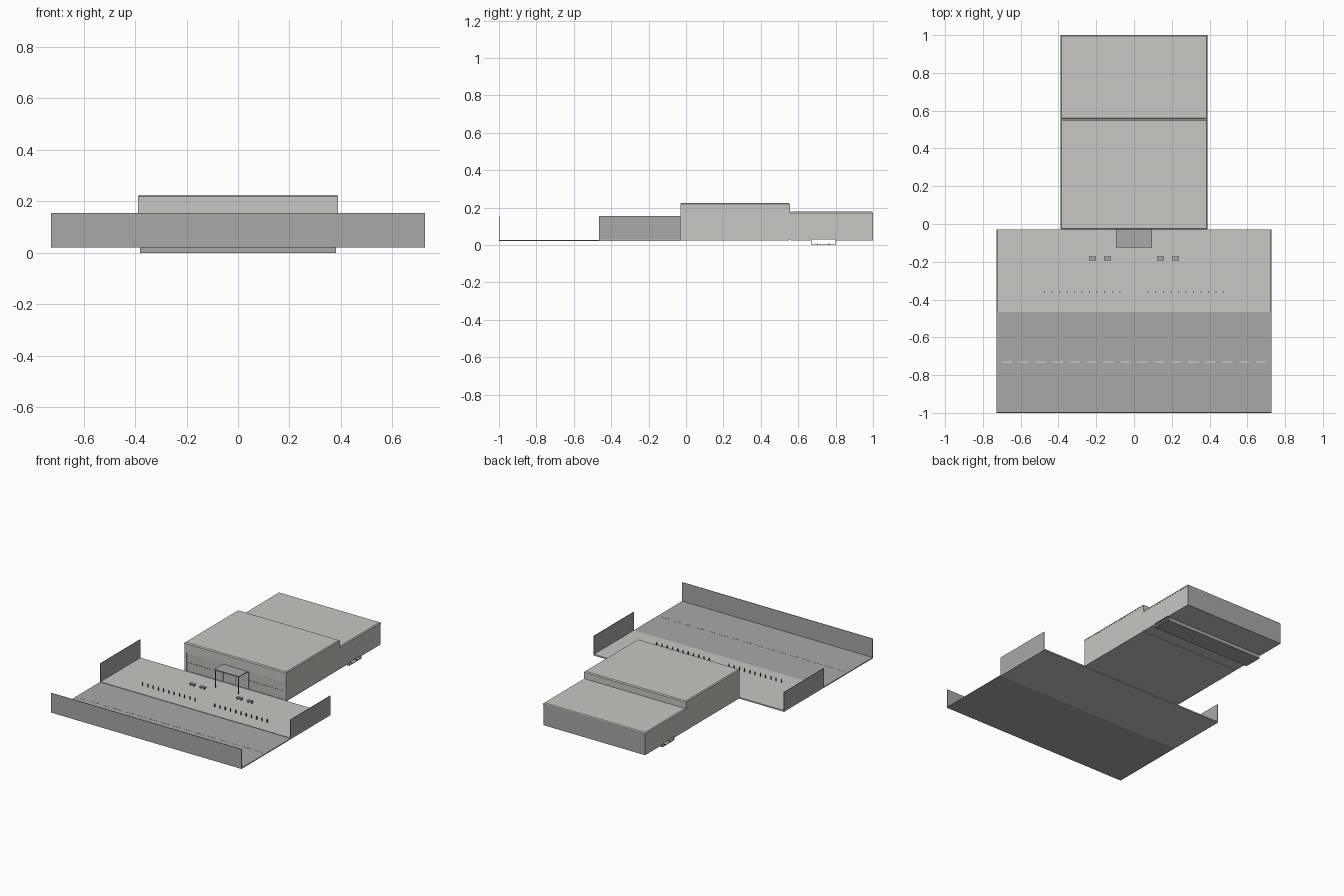
import bpy
import bmesh

if "Cube" in bpy.data.objects:
    bpy.data.objects.remove(bpy.data.objects["Cube"])


def material(name, rgb):
    m = bpy.data.materials.new(name)
    m.diffuse_color = (*rgb, 1)
    m.use_nodes = True
    m.node_tree.nodes["Principled BSDF"].inputs["Base Color"].default_value = m.diffuse_color
    return m


BEIGE = material("warm concrete", (0.58, 0.57, 0.54))
GREY = material("cool grey", (0.38, 0.40, 0.39))
STEEL = material("dark steel", (0.12, 0.125, 0.125))
WHITE = material("line paint", (0.72, 0.72, 0.70))
GLASS = material("pale glazing", (0.50, 0.50, 0.475))


def boxes(name, mat, *spans):
    """One object made of boxes given as (x0, x1, y0, y1, z0, z1)."""
    bm = bmesh.new()
    for x0, x1, y0, y1, z0, z1 in spans:
        made = bmesh.ops.create_cube(bm, size=1)
        for v in made["verts"]:
            v.co = (x0 if v.co.x < 0 else x1,
                    y0 if v.co.y < 0 else y1,
                    z0 if v.co.z < 0 else z1)
    mesh = bpy.data.meshes.new(name)
    bm.to_mesh(mesh)
    bm.free()
    mesh.materials.append(mat)
    ob = bpy.data.objects.new(name, mesh)
    bpy.context.collection.objects.link(ob)
    return ob


def mirrored(span):
    x0, x1, *rest = span
    return [span, (-x1, -x0, *rest)]


W, B, T = 0.727, 0.388, 0.004      # site half width, building half width, plate
FRONT, STEP, BACK = -0.03, 0.555, 0.996
TR0, TR1 = 0.67, 0.80              # track trench

# Forecourt and road
boxes("road", GREY, (-W, W, -1, -0.465, 0.02, 0.026))
boxes("forecourt", BEIGE, (-W, W, -0.465, FRONT, 0.02, 0.029))
boxes("road_dashes", WHITE,
      *[(-0.70 + i * 0.0897, -0.645 + i * 0.0897, -0.734, -0.727, 0.026, 0.0275)
        for i in range(16)])

# Boundary walls
boxes("front_boundary", GREY, (-W, W, -1, -1 + T, 0.026, 0.155))
boxes("side_boundaries", GREY, *mirrored((W - T, W, -0.465, FRONT, 0.029, 0.155)))

# Bollards and benches
bollards = []
for i in range(11):
    x = 0.075 + i * 0.04
    bollards += mirrored((x - 0.0025, x + 0.0025, -0.3625, -0.3575, 0.029, 0.052))
boxes("bollards", STEEL, *bollards)
seats, legs = [], []
for x in (0.14, 0.22):
    seats += mirrored((x - 0.019, x + 0.019, -0.192, -0.171, 0.038, 0.044))
    for s in (-0.013, 0.013):
        legs += mirrored((x + s - 0.003, x + s + 0.003, -0.188, -0.175, 0.029, 0.038))
boxes("bench_seats", GREY, *seats)
boxes("bench_legs", STEEL, *legs)

# Building floor, split around the trench
boxes("hall_floor", BEIGE,
      (-B, B, FRONT, STEP - 0.003, 0.024, 0.031),
      (-B, B, STEP + 0.003, TR0, 0.024, 0.031),
      (-B, B, TR1, BACK, 0.024, 0.031))

# Building walls
boxes("side_walls", BEIGE,
      *mirrored((B - 0.008, B, FRONT, STEP, 0.03, 0.217)),
      *mirrored((B - 0.008, B, STEP, BACK, 0.03, 0.172)))
boxes("step_wall", BEIGE, (-B, B, STEP - 0.008, STEP, 0.155, 0.217))
boxes("back_wall", GREY, (-B, B, BACK, BACK + T, 0.024, 0.172))

# Roofs with a narrow chamfered cap
for name, y0, y1, z in (("front_roof", FRONT, STEP, 0.225),
                        ("rear_roof", STEP, BACK + T, 0.178)):
    roof = boxes(name, BEIGE, (-B - 0.001, B + 0.001, y0, y1, z - 0.014, z))
    bm = bmesh.new()
    bm.from_mesh(roof.data)
    top = [e for e in bm.edges if all(v.co.z > z - 0.001 for v in e.verts)]
    bmesh.ops.bevel(bm, geom=top, offset=0.006, segments=1, affect="EDGES")
    bm.to_mesh(roof.data)
    bm.free()

# Entrance facade: lintel, piers, recessed glazing and doors
boxes("lintel", BEIGE, (-B, B, FRONT, FRONT + 0.012, 0.155, 0.215))
boxes("facade_piers", BEIGE,
      *mirrored((B - 0.018, B, FRONT, FRONT + 0.012, 0.03, 0.155)),
      *mirrored((0.094, 0.102, FRONT, FRONT + 0.012, 0.03, 0.155)))
boxes("glazing", GLASS, *mirrored((0.102, 0.37, FRONT + 0.004, FRONT + 0.008, 0.03, 0.155)))
boxes("doors", GLASS, *mirrored((0.002, 0.094, FRONT + 0.004, FRONT + 0.008, 0.03, 0.155)))
boxes("door_joint", STEEL, (-0.002, 0.002, FRONT + 0.003, FRONT + 0.008, 0.03, 0.155))
marks = []
for i in range(13):
    x = 0.112 + i * 0.02
    marks += mirrored((x, x + 0.011, FRONT + 0.002, FRONT + 0.004, 0.089, 0.092))
boxes("glazing_marks", STEEL, *marks)

# Canopy on two posts
boxes("canopy", GREY, (-0.094, 0.094, -0.125, FRONT, 0.147, 0.153))
boxes("canopy_posts", STEEL, *mirrored((0.085, 0.090, -0.122, -0.117, 0.029, 0.147)))

# Open-ended track trench with rails
X = 0.38
boxes("track_trench", GREY,
      (-X, X, TR0, TR1, 0, 0.003),
      (-X, X, TR0, TR0 + 0.003, 0.003, 0.024),
      (-X, X, TR1 - 0.003, TR1, 0.003, 0.024))
boxes("rails", STEEL, *[(-X, X, y - 0.002, y + 0.002, 0.003, 0.007) for y in (0.705, 0.765)])
